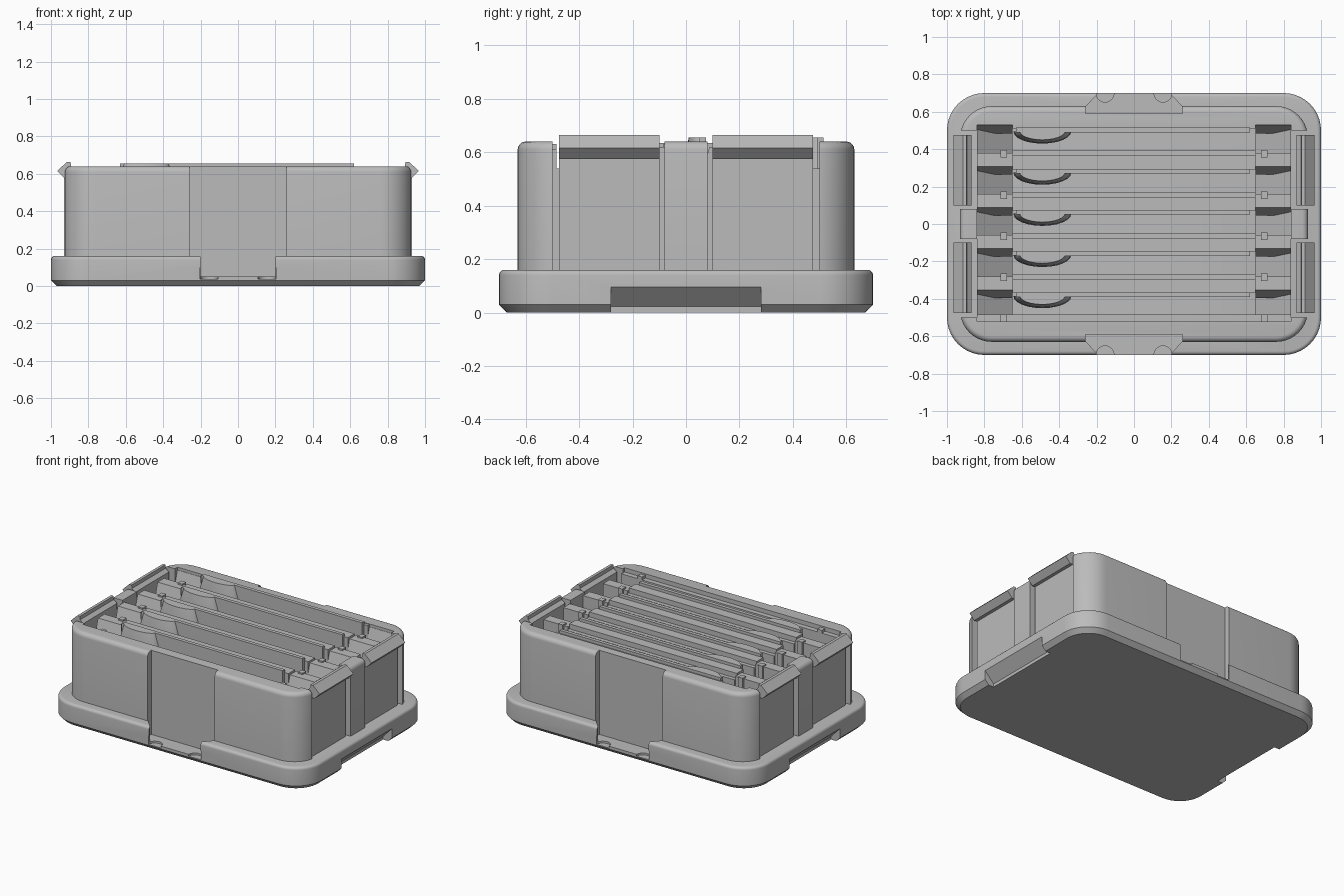
import bpy, bmesh, math
from mathutils import Vector

if "Cube" in bpy.data.objects:
    bpy.data.objects.remove(bpy.data.objects["Cube"], do_unlink=True)

grey = bpy.data.materials.new("matte grey")
grey.use_nodes = True
grey.diffuse_color = (0.5, 0.5, 0.5, 1)
grey.node_tree.nodes["Principled BSDF"].inputs["Base Color"].default_value = (0.5, 0.5, 0.5, 1)


def finish(name, bm):
    bmesh.ops.recalc_face_normals(bm, faces=bm.faces)
    mesh = bpy.data.meshes.new(name)
    bm.to_mesh(mesh)
    bm.free()
    mesh.materials.append(grey)
    obj = bpy.data.objects.new(name, mesh)
    bpy.context.collection.objects.link(obj)
    return obj


def loft(name, rings):
    """Solid skinned through closed rings with equal point counts."""
    bm = bmesh.new()
    loops = [[bm.verts.new(p) for p in ring] for ring in rings]
    n = len(loops[0])
    for a, b in zip(loops, loops[1:]):
        for i in range(n):
            bm.faces.new((a[i], a[(i + 1) % n], b[(i + 1) % n], b[i]))
    bm.faces.new(loops[0][::-1])
    bm.faces.new(loops[-1])
    return finish(name, bm)


def box(name, x0, x1, y0, y1, z0, z1):
    return loft(name, [[(x0, y0, z), (x1, y0, z), (x1, y1, z), (x0, y1, z)] for z in (z0, z1)])


def prism_y(name, profile, y0, y1):
    return loft(name, [[(x, y, z) for x, z in profile] for y in (y0, y1)])


def prism_x(name, profile, x0, x1):
    return loft(name, [[(x, y, z) for y, z in profile] for x in (x0, x1)])


def prism_z(name, profile, z0, z1):
    return loft(name, [[(x, y, z) for x, y in profile] for z in (z0, z1)])


def rounded(name, hx, hy, r, levels, steps=10):
    """Rounded rectangle stacked through (inset, height) levels."""
    rings = []
    for inset, z in levels:
        ring = []
        for q, (sx, sy) in enumerate(((1, 1), (-1, 1), (-1, -1), (1, -1))):
            for k in range(steps + 1):
                a = (q + k / steps) * math.pi / 2
                ring.append((sx * (hx - r) + (r - inset) * math.cos(a),
                             sy * (hy - r) + (r - inset) * math.sin(a), z))
        rings.append(ring)
    return loft(name, rings)


def cut(target, cutter):
    mod = target.modifiers.new("cut", "BOOLEAN")
    mod.operation = "DIFFERENCE"
    mod.solver = "EXACT"
    mod.object = cutter
    bpy.context.view_layer.objects.active = target
    bpy.ops.object.modifier_apply(modifier=mod.name)
    bpy.data.objects.remove(cutter, do_unlink=True)


def smooth(obj):
    bpy.ops.object.select_all(action="DESELECT")
    obj.select_set(True)
    bpy.context.view_layer.objects.active = obj
    bpy.ops.object.shade_smooth_by_angle(angle=math.radians(32))


def fillet(r, top, n=5):
    return [(r * (1 - math.cos(k / n * math.pi / 2)), top - r + r * math.sin(k / n * math.pi / 2))
            for k in range(n + 1)]


# Flanged base with chamfered underside
base = rounded("base_flange", 1.0, 0.7, 0.2, [(0.03, 0), (0, 0.03)] + fillet(0.02, 0.16))
# Hollow upper tray
body = rounded("tray_body", 0.93, 0.63, 0.17, [(0, 0.04)] + fillet(0.03, 0.64))
cut(body, box("cavity", -0.84, 0.84, -0.52, 0.53, 0.155, 0.8))

for s in (-1, 1):
    # Flared notch and finger dimples in the long sides
    flare = [(-0.2, s * 0.72), (-0.2, s * 0.69), (-0.26, s * 0.625), (-0.26, s * 0.59)]
    cut(base, prism_z("notch", flare + [(-x, y) for x, y in flare[::-1]], 0.05, 0.3))
    for x in (-0.155, 0.155):
        dimple = [(x + 0.048 * math.cos(a), s * 0.7 + 0.048 * math.sin(a))
                  for a in (k * math.pi / 12 for k in range(24))]
        cut(base, prism_z("dimple", dimple, 0.037, 0.1))
    # Recessed middle panel of the long wall
    cut(body, box("panel_recess", -0.26, 0.26, min(s * 0.59, s * 0.7), max(s * 0.59, s * 0.7), 0, 0.8))
    # Undercut grip below the short sides
    cut(base, prism_y("grip", [(s * 1.02, 0.095), (s * 1.0, 0.095), (s * 0.93, 0.022),
                               (s * 0.93, -0.02), (s * 1.02, -0.02)], -0.28, 0.28))
    # Openings for the latches
    for t in (-1, 1):
        ys = sorted((t * 0.08, t * 0.5))
        xs = sorted((s * 0.82, s * 1.0))
        cut(body, box("latch_opening", *xs, *ys, 0.155, 0.8))
smooth(base)
smooth(body)

# Four spring latches with hooked heads
hook = [(0.868, 0.155), (0.905, 0.155), (0.905, 0.575), (0.928, 0.575),
        (0.966, 0.615), (0.915, 0.664), (0.895, 0.664), (0.893, 0.64), (0.868, 0.62)]
for s, side in ((-1, "right"), (1, "left")):
    for t, end in ((-1, "front"), (1, "back")):
        ys = sorted((t * 0.1, t * 0.475))
        prism_y(f"{end}_{side}_latch", [(s * x, z) for x, z in hook], *ys)
    # Sloping end ramps under the slots
    prism_y(f"{side}_end_ramp", [(s * 0.65, 0.155), (s * 0.84, 0.155),
                                 (s * 0.84, 0.54), (s * 0.65, 0.4)], -0.52, 0.53)

# Five dividers, each with a raised lip, thumb tab and end rests
for i in range(5):
    y = 0.49 - 0.22 * i
    box(f"divider_{i + 1}", -0.65, 0.65, y + 0.02, y + 0.095, 0.155, 0.635)
    box(f"divider_lip_{i + 1}", -0.63, 0.62, y, y + 0.025, 0.155, 0.655)
    box(f"slot_ledge_{i + 1}", -0.65, 0.65, y - 0.125, y - 0.098, 0.155, 0.6)

    def tab_ring(width, depth, z):
        arc = [(math.cos(math.pi * k / 12), math.sin(math.pi * k / 12)) for k in range(13)]
        return [(-0.49 + width * c, y + 0.005 - depth * d, z) for c, d in arc]
    smooth(loft(f"thumb_tab_{i + 1}", [tab_ring(0.155, 0.065, 0.46), tab_ring(0.15, 0.06, 0.56),
                                       tab_ring(0.12, 0.045, 0.655)]))

    for s, side in ((-1, "right"), (1, "left")):
        xs = sorted((s * 0.65, s * 0.84))
        top = min(y + 0.11, 0.53)
        prism_x(f"{side}_rest_{i + 1}", [(y - 0.005, 0.155), (top, 0.155), (top, 0.62),
                                         (y + 0.038, 0.62), (y - 0.005, 0.47)], *xs)
        xs = sorted((s * 0.68, s * 0.715))
        box(f"{side}_stop_{i + 1}", *xs, y - 0.135, y - 0.095, 0.3, 0.63)

# Front filler step between the wall and the first slot
box("front_step", -0.84, 0.84, -0.53, -0.485, 0.155, 0.61)
